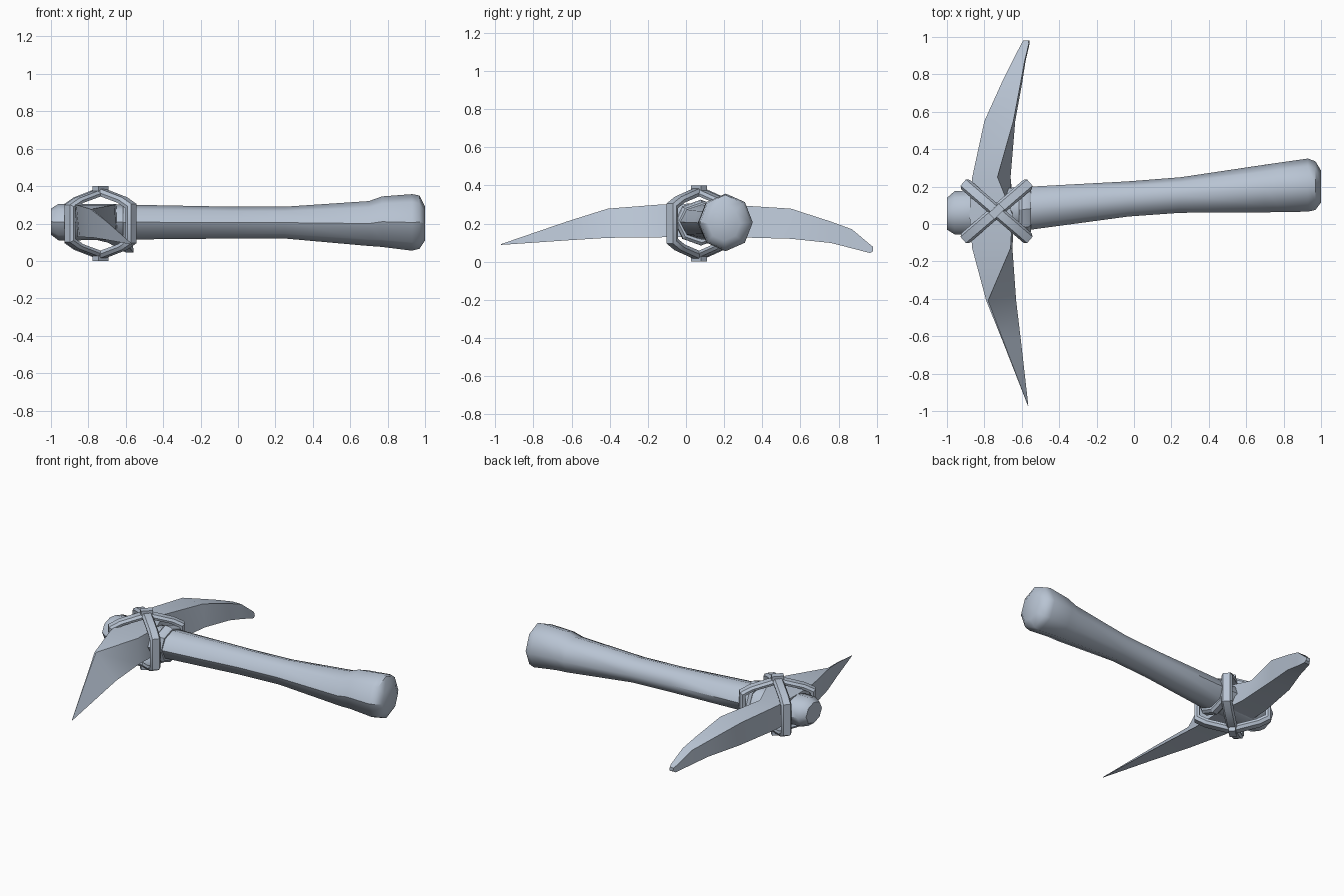
import bpy, bmesh, math
from mathutils import Vector

cube = bpy.data.objects.get("Cube")
if cube:
    bpy.data.objects.remove(cube, do_unlink=True)

mat = bpy.data.materials.new("blue_grey")
mat.use_nodes = True
COLOUR = (0.48, 0.55, 0.65, 1)
mat.diffuse_color = COLOUR
mat.node_tree.nodes["Principled BSDF"].inputs["Base Color"].default_value = COLOUR


def loft(name, rings, closed=False, angle=30, sharp_columns=()):
    """Skin a list of equal rings; cap the ends unless the path is closed."""
    bm = bmesh.new()
    rows = [[bm.verts.new(p) for p in ring] for ring in rings]
    n = len(rows[0])
    pairs = list(zip(rows, rows[1:]))
    if closed:
        pairs.append((rows[-1], rows[0]))
    for a, b in pairs:
        for i in range(n):
            j = (i + 1) % n
            bm.faces.new((a[i], a[j], b[j], b[i]))
    if not closed:
        bm.faces.new(rows[0])
        bm.faces.new(rows[-1])
    bmesh.ops.recalc_face_normals(bm, faces=bm.faces)
    bm.verts.index_update()
    seams = {frozenset((a[c].index, b[c].index)) for a, b in pairs for c in sharp_columns}
    me = bpy.data.meshes.new(name)
    bm.to_mesh(me)
    bm.free()
    me.materials.append(mat)
    ob = bpy.data.objects.new(name, me)
    bpy.context.collection.objects.link(ob)
    bpy.ops.object.select_all(action='DESELECT')
    ob.select_set(True)
    bpy.context.view_layer.objects.active = ob
    bpy.ops.object.shade_smooth_by_angle(angle=math.radians(angle))
    for e in me.edges:
        if frozenset(e.vertices) in seams:
            e.use_edge_sharp = True
    return ob


def octagon(x, y0, y1, z0, z1):
    """Eight-sided ring across x that fills the given y and z limits."""
    return [(x, (y0 + y1) / 2 + (y1 - y0) / 2 * math.cos(k * math.pi / 4),
             (z0 + z1) / 2 + (z1 - z0) / 2 * math.sin(k * math.pi / 4)) for k in range(8)]


# Handle: x, y limits, z limits
handle = [(-1.0, -.03, .14, .14, .28), (-.96, -.055, .175, .11, .305),
          (-.88, -.06, .18, .11, .305), (-.55, -.03, .2, .115, .3),
          (-.03, .04, .228, .12, .29), (.25, .06, .25, .12, .29),
          (.7, .062, .317, .08, .32), (.77, .064, .327, .075, .345),
          (.93, .066, .35, .055, .357), (.97, .075, .335, .065, .35),
          (1.0, .115, .285, .11, .29)]
loft("handle", [octagon(*s) for s in handle], angle=50, sharp_columns=(4,))


# Blade: y, outer x, top ridge x, inner x, bottom z, top z
def blade_ring(y, outer, ridge, inner, z0, z1):
    return [(outer, y, z1), (ridge, y, z1), (inner, y, z0), (outer + (inner - outer) * .08, y, z0)]


blade = [(-.97, -.568, -.567, -.565, .088, .092), (-.62, -.705, -.7, -.605, .112, .212),
         (-.41, -.79, -.78, -.63, .125, .278), (-.13, -.865, -.66, -.65, .128, .3),
         (.05, -.88, -.65, -.64, .13, .305), (.25, -.865, -.73, -.66, .128, .297),
         (.55, -.8, -.645, -.635, .12, .278), (.76, -.705, -.605, -.597, .098, .21),
         (.87, -.65, -.585, -.58, .07, .17), (.965, -.602, -.562, -.558, .045, .09),
         (.98, -.592, -.565, -.56, .055, .078)]
loft("blade", [blade_ring(*s) for s in blade], angle=30)

# Crossed lashings round the head
CENTRE = Vector((-.735, .068, .2))
HALF_LOOP = [(0, .185), (.17, .135), (.235, .1), (.235, -.1), (.17, -.135), (0, -.185)]
LOOP = HALF_LOOP + [(-s, z) for s, z in reversed(HALF_LOOP[1:-1])]


def strap(name, slope, lift):
    along = Vector((1, slope, 0)).normalized()
    across = Vector((-along.y, along.x, 0))
    rings = []
    for s, z in LOOP:
        outer = CENTRE + along * s + Vector((0, 0, z + math.copysign(lift, z)))
        inner = CENTRE + along * s * .86 + Vector((0, 0, z * .82))
        rings.append([outer + across * .022, outer - across * .022,
                      (outer + inner) / 2 - across * .034, inner - across * .03,
                      inner + across * .03, (outer + inner) / 2 + across * .034])
    loft(name, rings, closed=True, angle=35)


strap("rising_strap", .86, 0)
strap("falling_strap", -.86, .005)

# Collar where the handle meets the head
loft("handle_collar", [octagon(-.615, -.045, .2, .1, .31), octagon(-.6, -.06, .215, .085, .325),
                       octagon(-.565, -.055, .215, .085, .32), octagon(-.55, -.04, .205, .1, .31)],
     angle=25)

# Small knots above and below the crossing
for name, z0, z1 in (("top_knot", .36, .4), ("bottom_knot", 0, .04)):
    corners = [(CENTRE.x + .044 * math.cos(a), CENTRE.y + .044 * math.sin(a))
               for a in (.25, 1.3, 3.4, 4.45)]
    loft(name, [[(x, y, z) for x, y in corners] for z in (z0, z1)])
